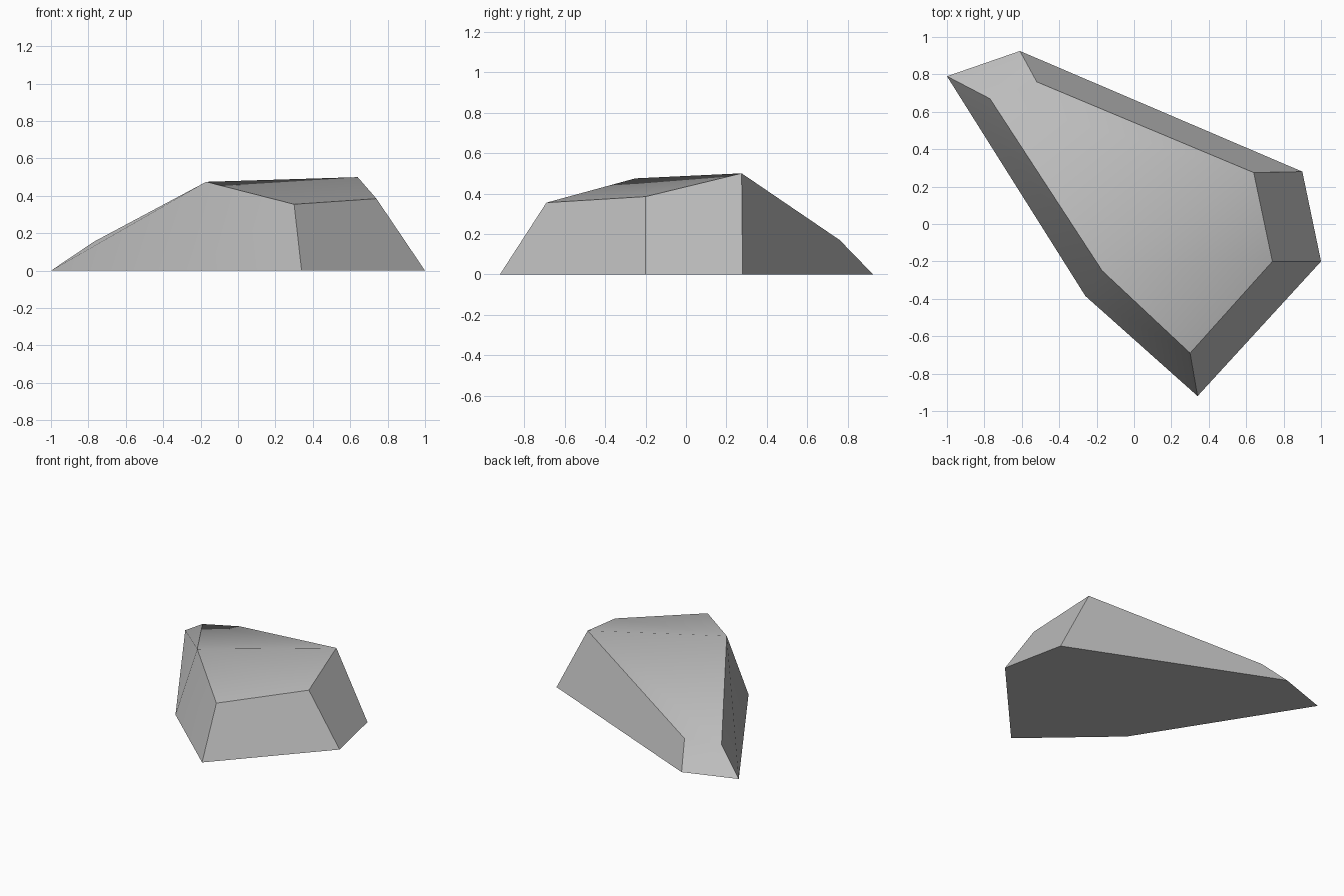
import bpy, bmesh
from math import radians

cube = bpy.data.objects.get("Cube")
if cube:
    bpy.data.objects.remove(cube, do_unlink=True)

# Grey stone colour
stone = bpy.data.materials.new("stone_grey")
stone.use_nodes = True
grey = (0.5, 0.5, 0.5, 1)
stone.diffuse_color = grey
stone.node_tree.nodes["Principled BSDF"].inputs["Base Color"].default_value = grey

# Footprint and bevelled upper rim, both anticlockwise from the low tail
footprint = [(-1, .79), (-.26, -.385), (.34, -.92), (1, -.2), (.9, .28), (-.61, .925)]
rim = [(-.77, .67, .155), (-.17, -.25, .475), (.3, -.69, .355),
       (.74, -.2, .385), (.64, .275, .5), (-.52, .76, .17)]

bm = bmesh.new()
low = [bm.verts.new((x, y, 0)) for x, y in footprint]
top = [bm.verts.new(p) for p in rim]

# Sloping sides and flat underside
for i in range(6):
    j = (i + 1) % 6
    bm.faces.new((low[i], low[j], top[j], top[i]))
bm.faces.new(low[::-1])

# Two top slopes meeting at a soft ridge
bm.faces.new(top[1:5])
bm.faces.new((top[0], top[1], top[4], top[5]))
bmesh.ops.recalc_face_normals(bm, faces=bm.faces)

mesh = bpy.data.meshes.new("rock")
bm.to_mesh(mesh)
bm.free()
mesh.materials.append(stone)
rock = bpy.data.objects.new("rock", mesh)
bpy.context.collection.objects.link(rock)

# Soft shading over shallow folds only
bpy.ops.object.select_all(action='DESELECT')
rock.select_set(True)
bpy.context.view_layer.objects.active = rock
bpy.ops.object.shade_smooth_by_angle(angle=radians(32))
